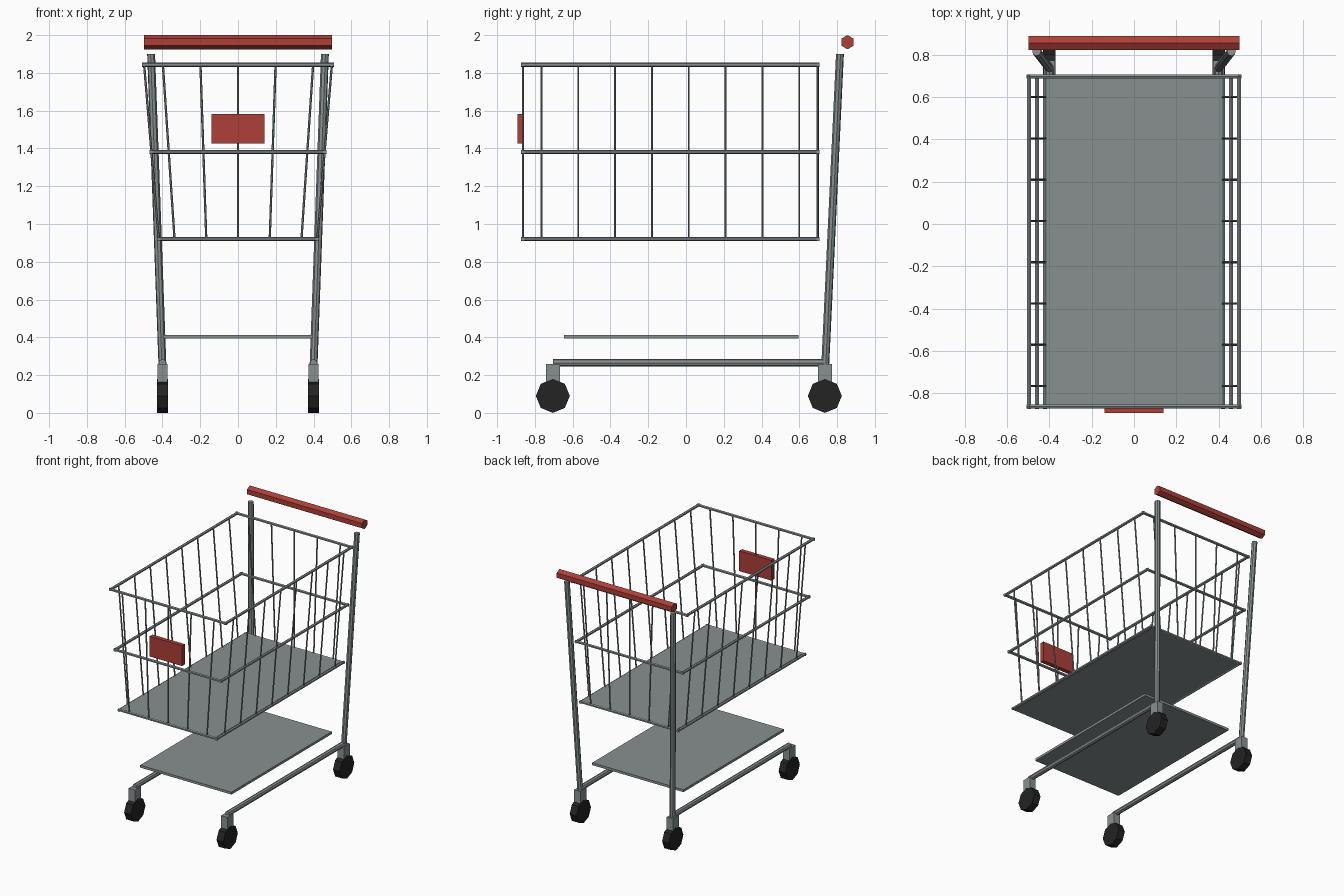
import bpy, bmesh
from mathutils import Vector, Matrix

if "Cube" in bpy.data.objects:
    bpy.data.objects.remove(bpy.data.objects["Cube"])


def material(name, rgb):
    m = bpy.data.materials.new(name)
    m.diffuse_color = (*rgb, 1)
    m.use_nodes = True
    m.node_tree.nodes["Principled BSDF"].inputs["Base Color"].default_value = m.diffuse_color
    return m


GREY = material("steel grey", (0.25, 0.28, 0.28))
RED = material("handle red", (0.42, 0.05, 0.04))
BLACK = material("rubber black", (0.017, 0.017, 0.017))


def finish(bm, name, mat):
    mesh = bpy.data.meshes.new(name)
    bm.to_mesh(mesh)
    bm.free()
    mesh.materials.append(mat)
    obj = bpy.data.objects.new(name, mesh)
    bpy.context.collection.objects.link(obj)
    return obj


def tubes(name, segments, radius, sides, mat):
    """One object made of straight tubes between pairs of points."""
    bm = bmesh.new()
    for a, b in segments:
        a, b = Vector(a), Vector(b)
        turn = (b - a).to_track_quat('Z', 'Y').to_matrix().to_4x4()
        bmesh.ops.create_cone(bm, cap_ends=True, segments=sides, radius1=radius, radius2=radius,
                              depth=(b - a).length, matrix=Matrix.Translation((a + b) / 2) @ turn)
    return finish(bm, name, mat)


def box(name, low, high, mat):
    low, high = Vector(low), Vector(high)
    bm = bmesh.new()
    bmesh.ops.create_cube(bm, size=1, matrix=Matrix.Translation((low + high) / 2)
                          @ Matrix.Diagonal((*(high - low), 1)))
    return finish(bm, name, mat)


FRONT, BACK = -0.863, 0.697
Z_LOW, Z_TOP = 0.92, 1.843
W_LOW, W_TOP = 0.42, 0.497

# Basket rims, widening upward
for name, t in (("bottom_rim", 0), ("middle_rim", 0.5), ("top_rim", 1)):
    w, z = W_LOW + (W_TOP - W_LOW) * t, Z_LOW + (Z_TOP - Z_LOW) * t
    e = 0.01
    tubes(name, [((-w, FRONT - e, z), (-w, BACK + e, z)), ((w, FRONT - e, z), (w, BACK + e, z)),
                 ((-w - e, FRONT, z), (w + e, FRONT, z)), ((-w - e, BACK, z), (w + e, BACK, z))],
          0.011, 6, GREY)

# Basket wires on the sides and ends
for name, s in (("left_wires", -1), ("right_wires", 1)):
    ys = [FRONT + (BACK - FRONT) * (i + 0.5) / 8 for i in range(8)]
    tubes(name, [((s * W_LOW, y, Z_LOW), (s * W_TOP, y, Z_TOP)) for y in ys], 0.006, 6, GREY)
for name, y in (("front_wires", FRONT), ("back_wires", BACK)):
    tubes(name, [((W_LOW * k * 0.4, y, Z_LOW), (W_TOP * k * 0.4, y, Z_TOP)) for k in range(-2, 3)],
          0.006, 6, GREY)

# Basket floor, lower shelf and front plaque
box("basket_floor", (-0.41, FRONT, 0.912), (0.41, BACK, 0.927), GREY)
box("lower_shelf", (-0.395, -0.645, 0.393), (0.395, 0.595, 0.412), GREY)
box("front_plaque", (-0.14, -0.892, 1.425), (0.14, -0.857, 1.583), RED)

# Handle bar
tubes("handle", [((-0.498, 0.855, 1.9625), (0.498, 0.855, 1.9625))], 0.0375, 6, RED)

# Frame, forks and wheels on each side
for side, s in (("left", -1), ("right", 1)):
    tubes(side + "_post", [((s * 0.4, 0.737, 0.25), (s * 0.46, 0.815, 1.9))], 0.021, 8, GREY)
    tubes(side + "_base_bar", [((s * 0.4, -0.705, 0.265), (s * 0.4, 0.737, 0.265))], 0.02, 8, GREY)
    for end, y in (("front", -0.705), ("back", 0.735)):
        x = s * 0.4
        box(f"{side}_{end}_fork", (x - 0.027, y - 0.037, 0.14), (x + 0.027, y + 0.037, 0.26), GREY)
        tubes(f"{side}_{end}_wheel", [((x - 0.029, y, 0.09), (x + 0.029, y, 0.09))], 0.09, 8, BLACK)
